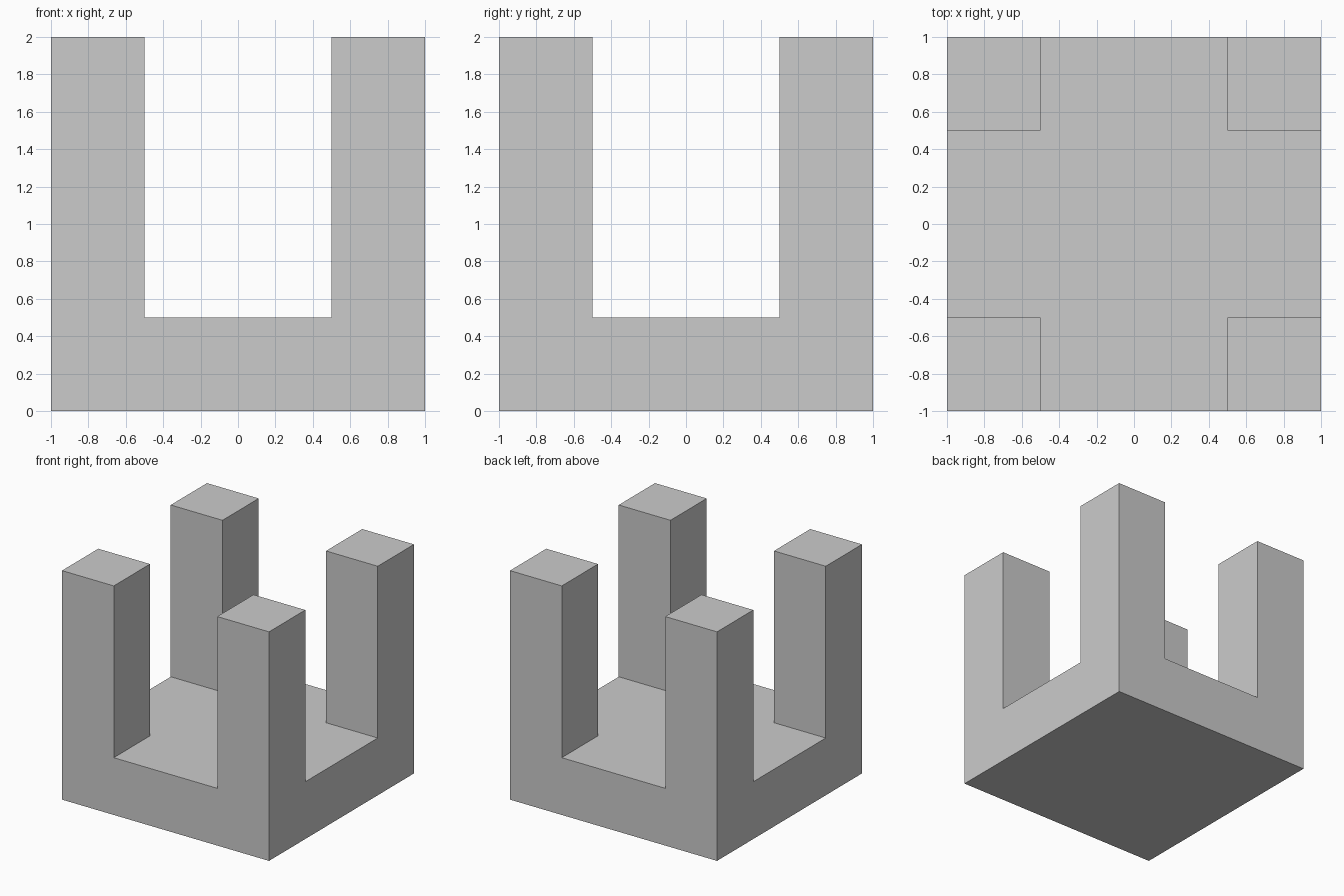
import bpy
import bmesh
from mathutils import Matrix, Vector

if "Cube" in bpy.data.objects:
    bpy.data.objects.remove(bpy.data.objects["Cube"])

BASE_H, TOTAL_H, INNER = 0.5, 2.0, 0.5

# Square base slab
bm = bmesh.new()
bmesh.ops.create_cube(bm, size=1, matrix=Matrix.Translation((0, 0, BASE_H / 2))
                      @ Matrix.Diagonal((2, 2, BASE_H, 1)))

# Cut lines that mark off the four corners
for axis in (Vector((1, 0, 0)), Vector((0, 1, 0))):
    for side in (-1, 1):
        bmesh.ops.bisect_plane(bm, geom=bm.verts[:] + bm.edges[:] + bm.faces[:],
                               plane_co=axis * side * INNER, plane_no=axis)

# Corner posts raised from the slab
corners = []
for f in bm.faces:
    c = f.calc_center_median()
    if c.z > BASE_H - 0.01 and abs(c.x) > INNER and abs(c.y) > INNER:
        corners.append(f)
posts = bmesh.ops.extrude_discrete_faces(bm, faces=corners)["faces"]
bmesh.ops.translate(bm, vec=(0, 0, TOTAL_H - BASE_H),
                    verts=list({v for f in posts for v in f.verts}))

# Merge flush faces into clean flat sides
bmesh.ops.dissolve_limit(bm, angle_limit=0.01, verts=bm.verts[:], edges=bm.edges[:])
bmesh.ops.recalc_face_normals(bm, faces=bm.faces[:])

mesh = bpy.data.meshes.new("base_with_corner_posts")
bm.to_mesh(mesh)
bm.free()
bpy.context.collection.objects.link(bpy.data.objects.new("base_with_corner_posts", mesh))
